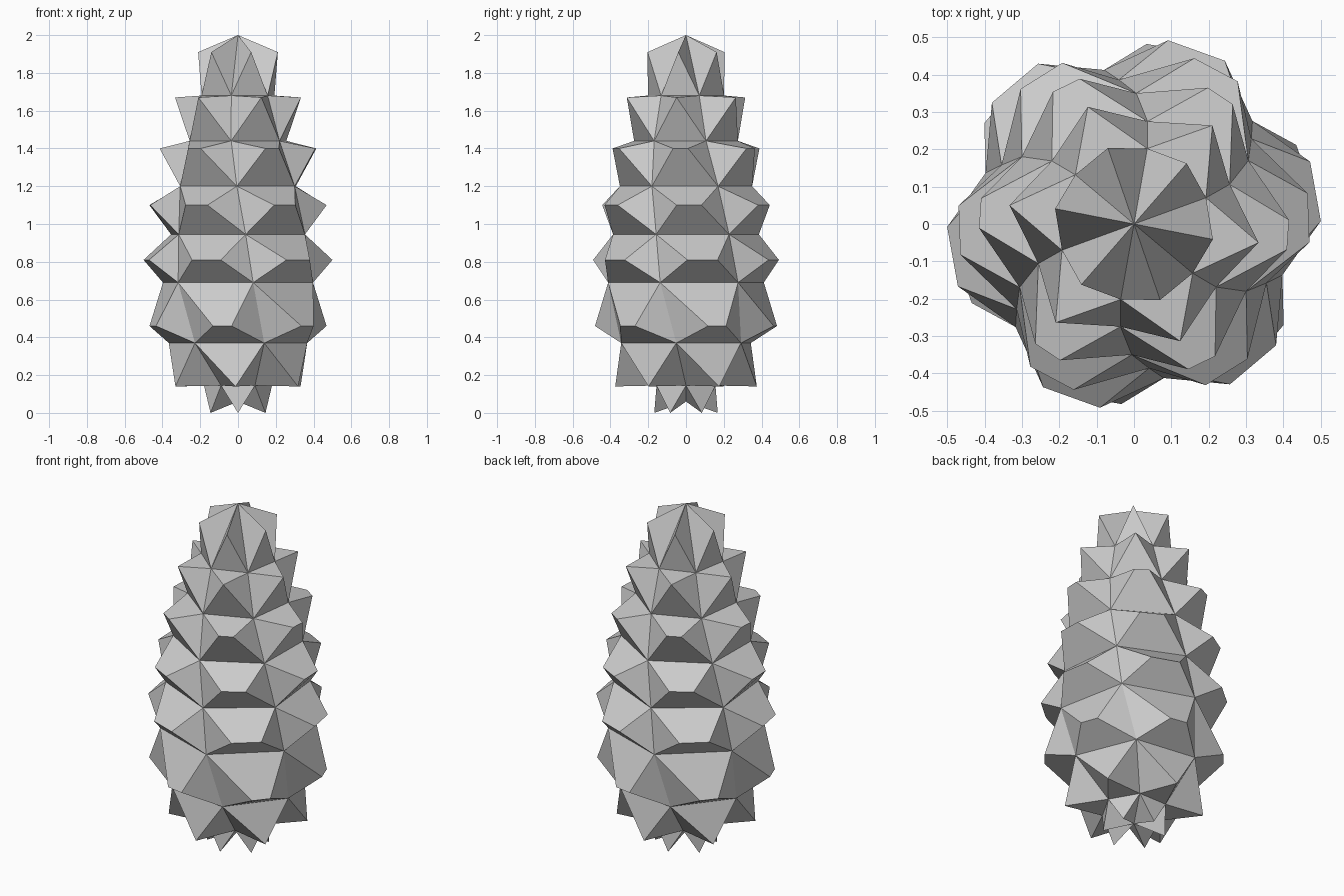
import bpy, bmesh
from math import sin, cos, radians

if "Cube" in bpy.data.objects:
    bpy.data.objects.remove(bpy.data.objects["Cube"])

N = 6  # scales per tier

# scale tips per tier, top to bottom: radius, height, centre angle, half width angle
tiers = [(.215, 1.91, -11, 0), (.337, 1.67, -8.5, 0), (.415, 1.40, -4, 5.5),
         (.472, 1.10, 2, 8), (.50, .81, 10.2, 9.3), (.483, .46, 20, 6),
         (.375, .14, 28, 0), (.168, 0, 30, 0)]
# six-sided necks between tiers: radius, height, angle of first corner
necks = [(.205, 1.68, 20), (.277, 1.44, 22.5), (.35, 1.20, 29), (.388, .945, 36),
         (.42, .69, 41), (.37, .37, 52), (.18, .145, 60)]

bm = bmesh.new()


def point(r, z, a):
    a = radians(a)
    return bm.verts.new((r * cos(a), r * sin(a), z))


def face(*verts):
    unique = list(dict.fromkeys(verts))
    if len(unique) > 2:
        bm.faces.new(unique)


# end points act as collapsed necks
top = point(0, 2, 0)
bottom = point(0, .06, 0)
rings = [[top] * N]
rings += [[point(r, z, a + 60 * k) for k in range(N)] for r, z, a in necks]
rings += [[bottom] * N]

# each tier: scale top, scale underside and the valley between scales
for i, (r, z, c, h) in enumerate(tiers):
    up, low = rings[i], rings[i + 1]
    tips = []
    for k in range(N):
        first = point(r, z, c - h + 60 * k)
        tips.append((first, point(r, z, c + h + 60 * k) if h else first))
    for k in range(N):
        a, b = tips[k]
        nxt = tips[(k + 1) % N][0]
        face(up[k - 1], a, b, up[k])
        face(low[k - 1], low[k], b, a)
        face(up[k], b, low[k])
        face(up[k], low[k], nxt)

bmesh.ops.recalc_face_normals(bm, faces=bm.faces)
mesh = bpy.data.meshes.new("pine_cone")
bm.to_mesh(mesh)
bm.free()
cone = bpy.data.objects.new("pine_cone", mesh)
bpy.context.collection.objects.link(cone)
